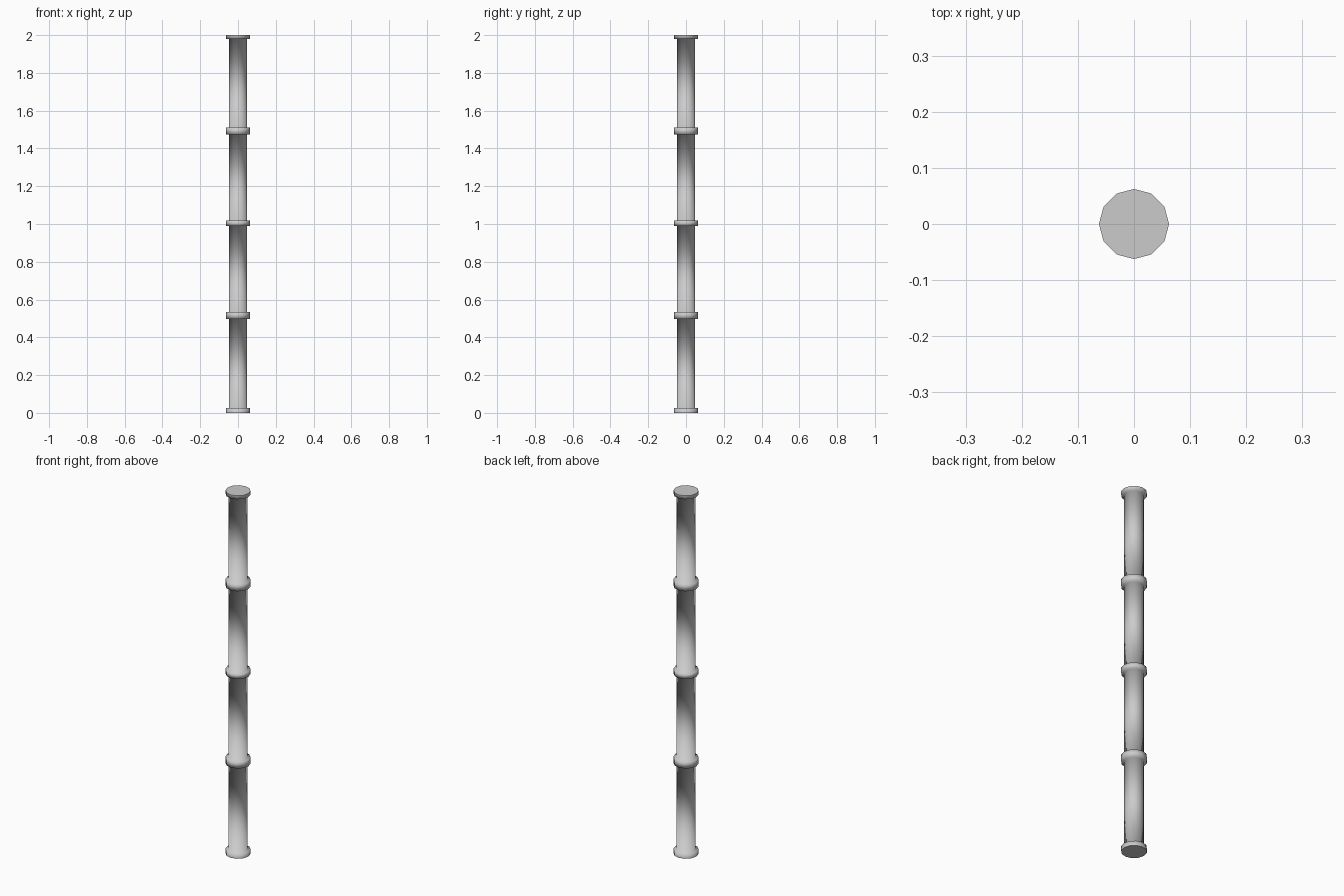
import bpy, bmesh, math

if "Cube" in bpy.data.objects:
    bpy.data.objects.remove(bpy.data.objects["Cube"])

SIDES = 12
SHAFT_R, COLLAR_R = 0.048, 0.0625
# bottom and top height of each raised collar
COLLARS = [(0.0, 0.026), (0.497, 0.534), (0.99, 1.018), (1.473, 1.511), (1.98, 2.0)]

# pole profile: radius and height, stepping out at each collar
profile = []
for i, (low, high) in enumerate(COLLARS):
    if i > 0:
        profile.append((SHAFT_R, low))
    profile += [(COLLAR_R, low), (COLLAR_R, high)]
    if i < len(COLLARS) - 1:
        profile.append((SHAFT_R, high))

# one lathed skin with smooth sides
bm = bmesh.new()
rings = [[bm.verts.new((r * math.cos(math.tau * k / SIDES),
                        r * math.sin(math.tau * k / SIDES), z))
          for k in range(SIDES)] for r, z in profile]
for a, b in zip(rings, rings[1:]):
    for k in range(SIDES):
        n = (k + 1) % SIDES
        bm.faces.new((a[k], a[n], b[n], b[k])).smooth = True

# flat end caps with sharp rims
for ring in (rings[0][::-1], rings[-1]):
    cap = bm.faces.new(ring)
    for edge in cap.edges:
        edge.smooth = False

mesh = bpy.data.meshes.new("collared_pole")
bm.to_mesh(mesh)
bm.free()
pole = bpy.data.objects.new("collared_pole", mesh)
bpy.context.collection.objects.link(pole)
